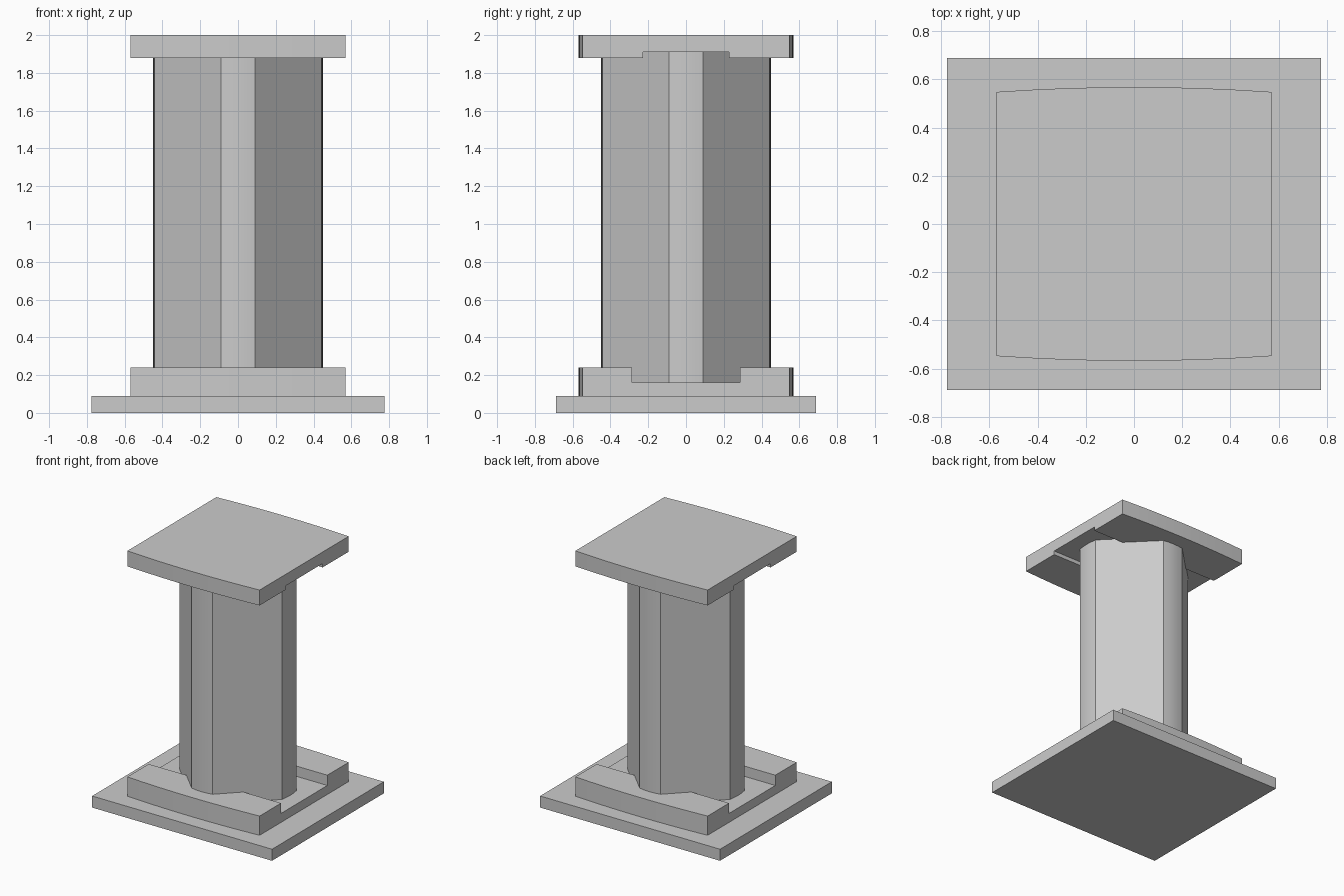
import bpy, bmesh, math

cube = bpy.data.objects.get("Cube")
if cube:
    bpy.data.objects.remove(cube, do_unlink=True)

stone = bpy.data.materials.new("grey_stone")
stone.use_nodes = True
GREY = (0.6, 0.6, 0.6, 1)
stone.diffuse_color = GREY
stone.node_tree.nodes["Principled BSDF"].inputs["Base Color"].default_value = GREY


def prism(name, outline, z0, z1):
    """Extrude a counter-clockwise outline from z0 up to z1."""
    bm = bmesh.new()
    base = bm.faces.new([bm.verts.new((x, y, z0)) for x, y in outline])
    top = bmesh.ops.extrude_face_region(bm, geom=[base])["geom"]
    moved = [v for v in top if isinstance(v, bmesh.types.BMVert)]
    bmesh.ops.translate(bm, verts=moved, vec=(0, 0, z1 - z0))
    bmesh.ops.recalc_face_normals(bm, faces=bm.faces)
    mesh = bpy.data.meshes.new(name)
    bm.to_mesh(mesh)
    bm.free()
    mesh.materials.append(stone)
    obj = bpy.data.objects.new(name, mesh)
    bpy.context.collection.objects.link(obj)
    return obj


def rectangle(hx, hy):
    return [(-hx, -hy), (hx, -hy), (hx, hy), (-hx, hy)]


def select_only(obj):
    bpy.ops.object.select_all(action="DESELECT")
    obj.select_set(True)
    bpy.context.view_layer.objects.active = obj


def smooth(obj):
    select_only(obj)
    bpy.ops.object.shade_smooth_by_angle(angle=math.radians(20))


def cut_channel(obj, half_width, z0, z1):
    """Cut a straight channel through the block from left to right."""
    cutter = prism("channel_cutter", rectangle(1, half_width), z0, z1)
    cutter.hide_render = True
    mod = obj.modifiers.new("channel", "BOOLEAN")
    mod.operation = "DIFFERENCE"
    mod.solver = "EXACT"
    mod.object = cutter
    select_only(obj)
    bpy.ops.object.modifier_apply(modifier=mod.name)
    bpy.data.objects.remove(cutter, do_unlink=True)


# Block outline with gently bowed front and back
HALF, EDGE, BOW, STEPS = 0.57, 0.548, 0.02, 8
front = []
for i in range(STEPS + 1):
    t = 2 * i / STEPS - 1
    front.append((HALF * t, -EDGE - BOW * (1 - t * t)))
bowed = front + [(-x, -y) for x, y in front]

# Column outline: a circle with four wide diagonal flats
RADIUS, ARC = 0.45, math.asin(0.2)
column_outline = []
for side in range(4):
    for i in range(5):
        a = side * math.pi / 2 + ARC * (i / 2 - 1)
        column_outline.append((RADIUS * math.cos(a), RADIUS * math.sin(a)))

# Base slab
prism("base_slab", rectangle(0.775, 0.688), 0, 0.09)

# Plinth with a channel in its top
plinth = prism("plinth", bowed, 0.09, 0.24)
cut_channel(plinth, 0.285, 0.16, 0.4)
smooth(plinth)

# Shaft
smooth(prism("column", column_outline, 0.15, 1.92))

# Cap with a channel in its underside
cap = prism("cap", bowed, 1.88, 2)
cut_channel(cap, 0.228, 1.7, 1.91)
smooth(cap)
